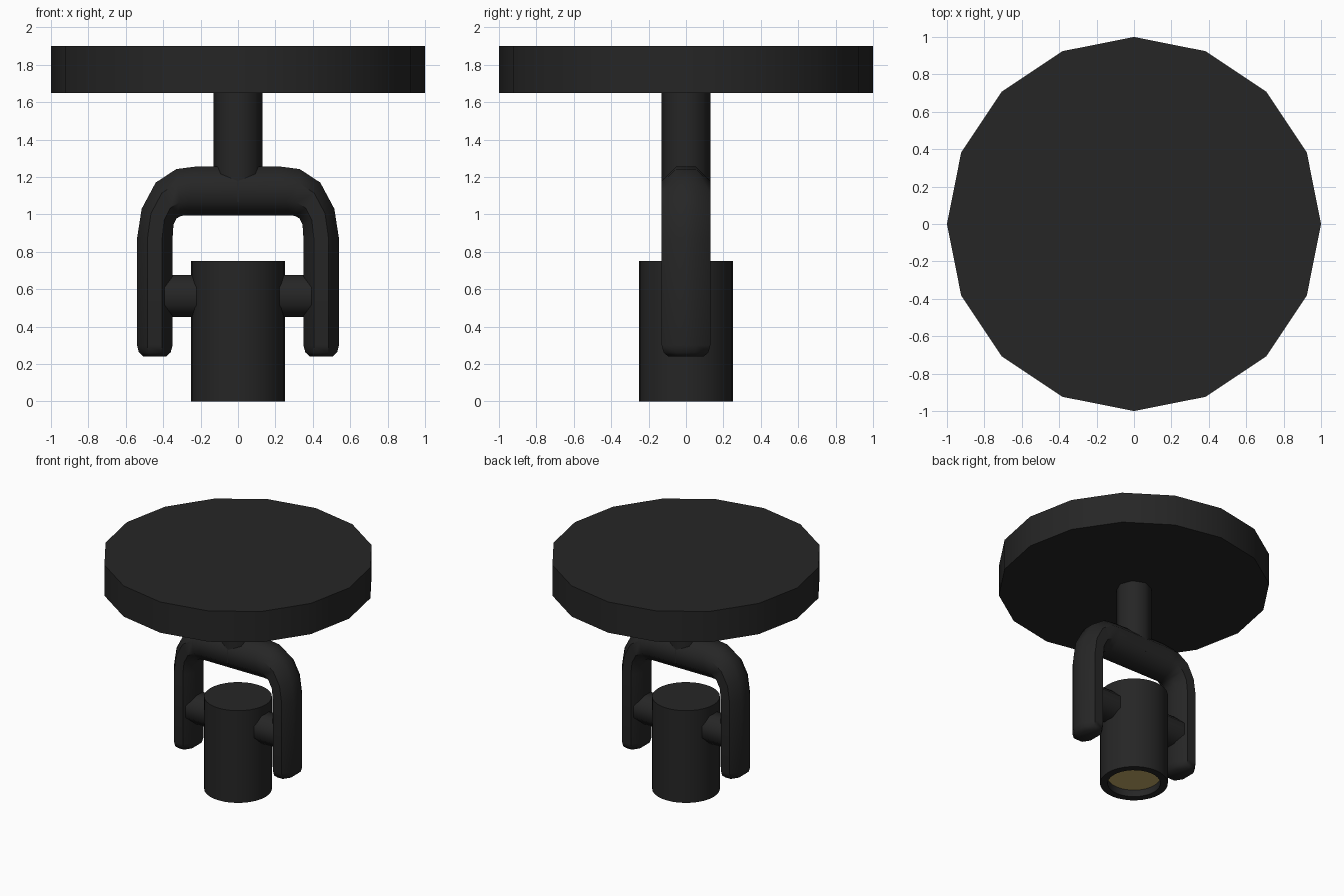
import bpy, bmesh, math
from mathutils import Vector

if "Cube" in bpy.data.objects:
    bpy.data.objects.remove(bpy.data.objects["Cube"])

def material(name, rgb):
    m = bpy.data.materials.new(name)
    m.diffuse_color = (*rgb, 1)
    m.use_nodes = True
    m.node_tree.nodes["Principled BSDF"].inputs["Base Color"].default_value = m.diffuse_color
    return m

BLACK = material("matte_black", (0.019, 0.019, 0.019))
GLOW = material("warm_lens", (0.55, 0.41, 0.14))

def loft(name, rings, mat, cap_start=True, cap_end=True):
    """Bridge successive rings of points into one smooth-by-angle object."""
    bm = bmesh.new()
    vs = [[bm.verts.new(p) for p in ring] for ring in rings]
    n = len(rings[0])
    for a, b in zip(vs, vs[1:]):
        for i in range(n):
            j = (i + 1) % n
            bm.faces.new((a[i], a[j], b[j], b[i]))
    if cap_start:
        bm.faces.new(vs[0][::-1])
    if cap_end:
        bm.faces.new(vs[-1])
    bmesh.ops.recalc_face_normals(bm, faces=bm.faces)
    mesh = bpy.data.meshes.new(name)
    bm.to_mesh(mesh)
    bm.free()
    mesh.materials.append(mat)
    ob = bpy.data.objects.new(name, mesh)
    bpy.context.collection.objects.link(ob)
    bpy.ops.object.select_all(action='DESELECT')
    ob.select_set(True)
    bpy.context.view_layer.objects.active = ob
    bpy.ops.object.shade_smooth_by_angle(angle=math.radians(46))
    return ob

def circle(r, z, n, phase=0.0):
    return [Vector((r * math.cos(phase + math.tau * i / n),
                    r * math.sin(phase + math.tau * i / n), z)) for i in range(n)]

def lathe(name, profile, n, mat):
    return loft(name, [circle(r, z, n) for r, z in profile], mat)

# Ceiling plate and stem
lathe("ceiling_plate", [(1, 1.65), (1, 1.90)], 16, BLACK)
lathe("stem", [(0.131, 1.07), (0.131, 1.66)], 8, BLACK)

# Yoke: octagonal tube, given by outer and inner outline points and half depth
half = [((0.23, 1.255), (0.27, 0.995), 0.13),
        ((0.33, 1.242), (0.305, 0.992), 0.13),
        ((0.44, 1.17), (0.33, 0.977), 0.13),
        ((0.515, 1.03), (0.345, 0.945), 0.13),
        ((0.54, 0.87), (0.35, 0.87), 0.13),
        ((0.54, 0.30), (0.35, 0.30), 0.13),
        ((0.53, 0.262), (0.36, 0.262), 0.12),
        ((0.505, 0.24), (0.385, 0.24), 0.095)]

def yoke_ring(outer, inner, depth, side):
    o = Vector((side * outer[0], 0, outer[1]))
    i = Vector((side * inner[0], 0, inner[1]))
    k = 1 / math.cos(math.pi / 8)
    ring = []
    for s in range(8):
        a = math.pi / 8 + s * math.pi / 4
        ring.append((o + i) / 2 + (o - i) / 2 * k * math.cos(a)
                    + Vector((0, depth * k * math.sin(a), 0)))
    return ring

rings = [yoke_ring(*h, -1) for h in reversed(half)] + [yoke_ring(*h, 1) for h in half]
loft("yoke", rings, BLACK)

# Pivots joining the yoke legs to the lamp
for side, label in ((-1, "left"), (1, "right")):
    r = 0.1125 / math.cos(math.pi / 8)
    ends = [[Vector((side * x, p.x, 0.5625 + p.y)) for p in circle(r, 0, 8, math.pi / 8)]
            for x in (0.20, 0.44)]
    loft(label + "_pivot", ends, BLACK)

# Lamp housing, recessed at the bottom, with its lens
lathe("lamp_housing", [(0.25, 0.75), (0.25, 0), (0.195, 0), (0.195, 0.07)], 32, BLACK)
lathe("lens", [(0.195, 0.055), (0.195, 0.065)], 32, GLOW)
